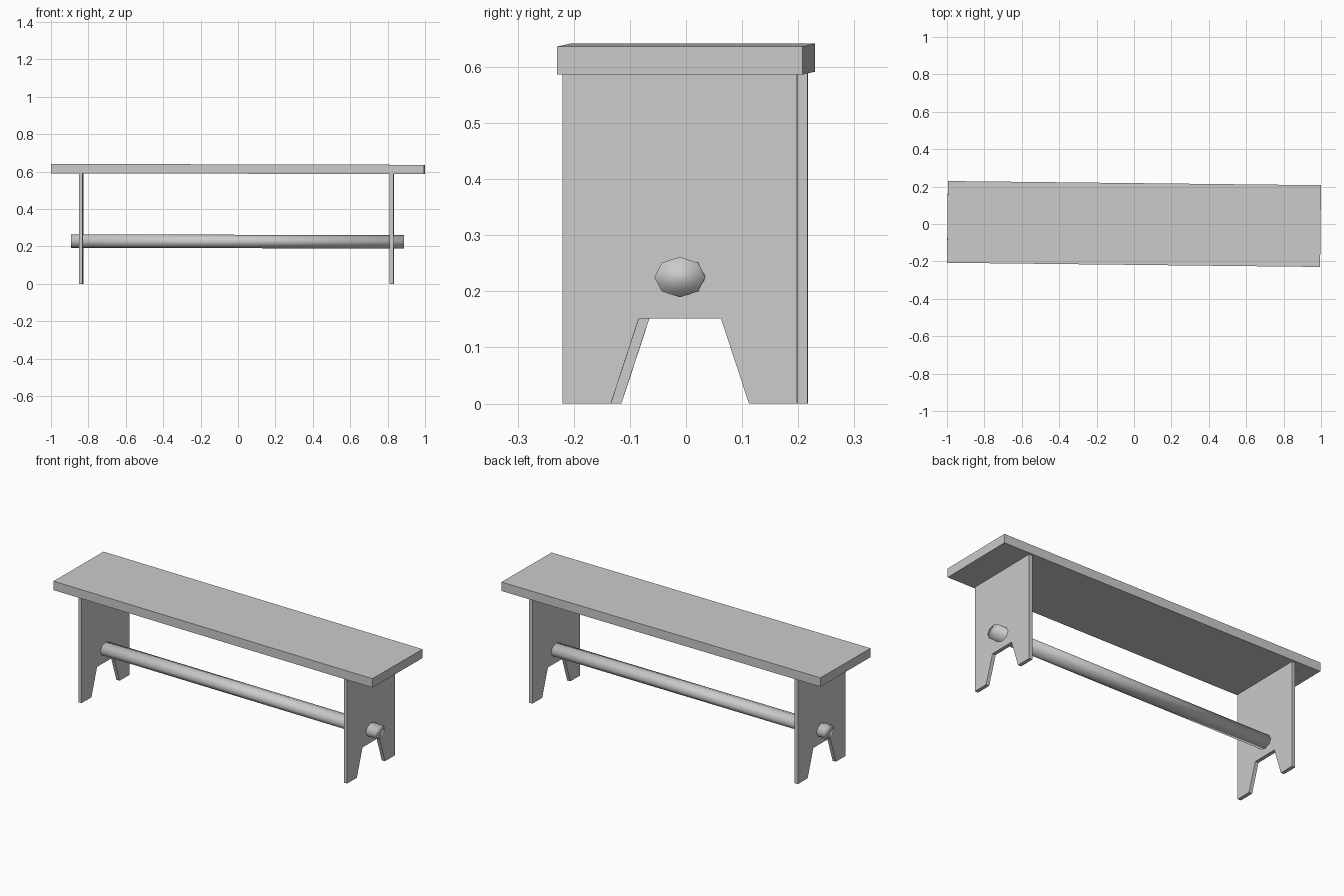
import bpy, bmesh
from math import cos, sin, pi
from mathutils import Matrix

if "Cube" in bpy.data.objects:
    bpy.data.objects.remove(bpy.data.objects["Cube"])

YAW = Matrix.Rotation(-0.0112, 4, 'Z')      # the whole bench sits slightly turned
TILT = Matrix.Rotation(0.0025, 4, 'Y')      # and dips slightly to the right


def prism(name, profile, x0, x1, matrix, smooth=False):
    """Extrude a (y, z) profile along x from x0 to x1."""
    bm = bmesh.new()
    face = bm.faces.new([bm.verts.new((x0, y, z)) for y, z in profile])
    ext = bmesh.ops.extrude_face_region(bm, geom=[face])
    moved = [v for v in ext['geom'] if isinstance(v, bmesh.types.BMVert)]
    bmesh.ops.translate(bm, verts=moved, vec=(x1 - x0, 0, 0))
    bmesh.ops.recalc_face_normals(bm, faces=bm.faces)
    bm.transform(matrix)
    for f in bm.faces:
        f.smooth = smooth
    mesh = bpy.data.meshes.new(name)
    bm.to_mesh(mesh)
    bm.free()
    obj = bpy.data.objects.new(name, mesh)
    bpy.context.collection.objects.link(obj)
    return obj


# Seat plank
w, t = 0.2185, 0.025
prism("seat", [(-w, -t), (w, -t), (w, t), (-w, t)], -0.9975, 0.9975,
      Matrix.Translation((0, 0, 0.6138)) @ YAW @ TILT)

# End panels with a tapered foot notch
half = [(0.073, 0.152), (0.123, 0), (0.209, 0), (0.209, 0.59)]
panel = half + [(-y, z) for y, z in reversed(half)]
for name, x in (("left_leg", -0.838), ("right_leg", 0.8225)):
    prism(name, panel, x - 0.01, x + 0.01,
          Matrix.Translation((0, -0.0015, 0)) @ YAW)

# Eight-sided stretcher rod through both panels
ring = [(0.0455 * cos(i * pi / 4), 0.036 * sin(i * pi / 4)) for i in range(8)]
prism("stretcher", ring, -0.893, 0.888,
      Matrix.Translation((0, -0.001, 0.2265)) @ YAW @ Matrix.Rotation(0.0012, 4, 'Y'),
      smooth=True)
